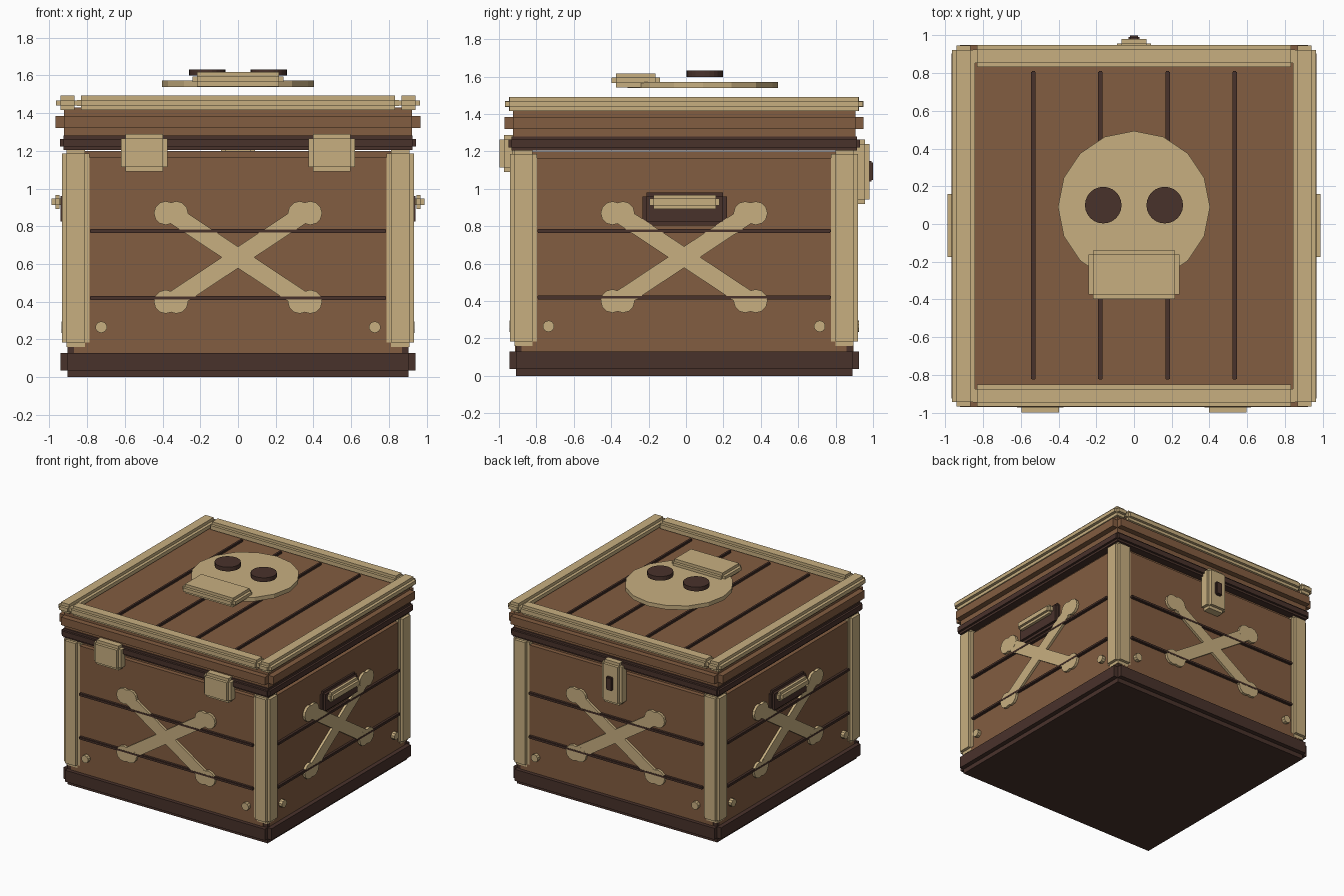
import bpy, bmesh, math
from mathutils import Matrix, Vector

if "Cube" in bpy.data.objects:
    bpy.data.objects.remove(bpy.data.objects["Cube"])

CY = -0.01  # the chest body sits slightly forward of the origin


def material(name, rgb):
    m = bpy.data.materials.new(name)
    m.diffuse_color = (*rgb, 1)
    m.use_nodes = True
    m.node_tree.nodes["Principled BSDF"].inputs["Base Color"].default_value = m.diffuse_color
    return m


TAN = material("pale tan", (0.575, 0.43, 0.217))
BROWN = material("wood brown", (0.225, 0.109, 0.052))
DARK = material("dark brown", (0.066, 0.032, 0.024))


def finish(bm, name, mat):
    bmesh.ops.recalc_face_normals(bm, faces=bm.faces)
    me = bpy.data.meshes.new(name)
    bm.to_mesh(me)
    bm.free()
    me.materials.append(mat)
    ob = bpy.data.objects.new(name, me)
    bpy.context.collection.objects.link(ob)
    return ob


def add_notched(bm, lo, hi, b):
    """Box whose edges are stepped in: a core with every face pushed outward."""
    lo, hi = Vector(lo), Vector(hi)
    size = [hi[i] - lo[i] - 2 * b for i in range(3)]
    mtx = Matrix.Translation((lo + hi) / 2) @ Matrix.Diagonal((*size, 1))
    vs = bmesh.ops.create_cube(bm, size=1, matrix=mtx)["verts"]
    faces = list({f for v in vs for f in v.link_faces})
    for f in faces:
        f.normal_update()
        n = f.normal.copy()
        new = bmesh.ops.extrude_face_region(bm, geom=[f])["geom"]
        moved = [g for g in new if isinstance(g, bmesh.types.BMVert)]
        bmesh.ops.translate(bm, verts=moved, vec=n * b)
        if f.is_valid:
            bm.faces.remove(f)


def notched(name, lo, hi, b, mat):
    bm = bmesh.new()
    add_notched(bm, lo, hi, b)
    return finish(bm, name, mat)


def add_disc(bm, x, y, z, r, depth, n, axis="Z"):
    rot = Matrix.Rotation(math.pi / 2, 4, "X") if axis == "Y" else Matrix()
    bmesh.ops.create_cone(bm, cap_ends=True, segments=n, radius1=r, radius2=r,
                          depth=depth, matrix=Matrix.Translation((x, y, z)) @ rot)


def turned(ob, quarter):
    """Turn a front-facing part to one of the four sides."""
    ob.data.transform(Matrix.Translation((0, CY, 0))
                      @ Matrix.Rotation(quarter * math.pi / 2, 4, "Z"))


def ring(name, half, z0, z1, b, mat):
    hx, hy = half
    notched(name, (-hx, CY - hy, z0), (hx, CY + hy, z1), b, mat)


# Main stacked masses
ring("base_plinth", (0.94, 0.935), 0, 0.165, 0.036, DARK)
ring("chest_body", (0.905, 0.905), 0.005, 1.2, 0.036, BROWN)
ring("lid_seam", (0.943, 0.94), 1.205, 1.28, 0.017, DARK)
ring("lid", (0.967, 0.96), 1.275, 1.43, 0.045, BROWN)

# Corner posts
for sx in (-1, 1):
    for sy in (-1, 1):
        x, y = sx * 0.86, CY + sy * 0.858
        notched("corner_post", (x - 0.072, y - 0.072, 0.16),
                (x + 0.072, y + 0.072, 1.21), 0.024, TAN)

# Decoration repeated on the four sides
for q, side in enumerate(("front", "right", "back", "left")):
    # plank grooves
    bm = bmesh.new()
    for z in (0.42, 0.775):
        add_notched(bm, (-0.785, -0.927, z - 0.011), (0.785, -0.89, z + 0.011), 0.004)
    turned(finish(bm, side + "_plank_lines", DARK), q)

    # crossed bones
    bm = bmesh.new()
    for s in (-1, 1):
        mtx = (Matrix.Translation((0, -0.908, 0.635))
               @ Matrix.Rotation(s * math.atan2(0.47, 0.71), 4, "Y")
               @ Matrix.Diagonal((0.85, 0.033, 0.095, 1)))
        bmesh.ops.create_cube(bm, size=1, matrix=mtx)
        for z in (0.40, 0.87):
            for x in (0.327, 0.383):
                add_disc(bm, s * x, -0.908, z, 0.063, 0.034, 12, "Y")
    turned(finish(bm, side + "_crossed_bones", TAN), q)

    # studs
    bm = bmesh.new()
    for s in (-1, 1):
        add_disc(bm, s * 0.725, -0.91, 0.265, 0.031, 0.05, 10, "Y")
    turned(finish(bm, side + "_studs", TAN), q)

# Side handles
for s, side in ((-1, "left"), (1, "right")):
    def sided(name, x0, x1, y0, y1, z0, z1, b, mat):
        a, c = sorted((s * x0, s * x1))
        notched(side + name, (a, y0, z0), (c, y1, z1), b, mat)
    sided("_handle_plate", 0.87, 0.94, -0.232, 0.218, 0.805, 0.98, 0.02, DARK)
    sided("_handle_bar", 0.925, 0.988, -0.195, 0.18, 0.892, 0.967, 0.02, TAN)

# Front hinges
for s in (-1, 1):
    x = s * 0.497
    notched("front_hinge", (x - 0.123, -0.998, 1.09), (x + 0.123, -0.90, 1.288), 0.024, TAN)

# Back lock and keyhole
notched("lock_plate", (-0.09, 0.87, 0.92), (0.09, 0.98, 1.265), 0.024, TAN)
notched("keyhole", (-0.028, 0.95, 1.04), (0.028, 1.0, 1.15), 0.008, DARK)

# Lid trim frame
for s in (-1, 1):
    x, y = s * 0.904, CY + s * 0.9
    notched("lid_side_trim", (x - 0.061, CY - 0.957, 1.415), (x + 0.061, CY + 0.957, 1.492), 0.024, TAN)
    notched("lid_end_trim", (-0.853, y - 0.058, 1.415), (0.853, y + 0.058, 1.492), 0.022, TAN)

# Lid plank lines
for x in (-0.533, -0.178, 0.178, 0.533):
    notched("lid_plank_line", (x - 0.012, -0.825, 1.41), (x + 0.012, 0.81, 1.447), 0.004, DARK)

# Skull emblem hovering over the lid
bm = bmesh.new()
add_disc(bm, 0, 0.09, 1.556, 0.403, 0.033, 16)
finish(bm, "skull_disc", TAN)
notched("skull_jaw", (-0.24, -0.398, 1.542), (0.24, -0.14, 1.617), 0.023, TAN)
for s in (-1, 1):
    bm = bmesh.new()
    add_disc(bm, s * 0.163, 0.1, 1.615, 0.097, 0.034, 24)
    finish(bm, "skull_eye", DARK)
